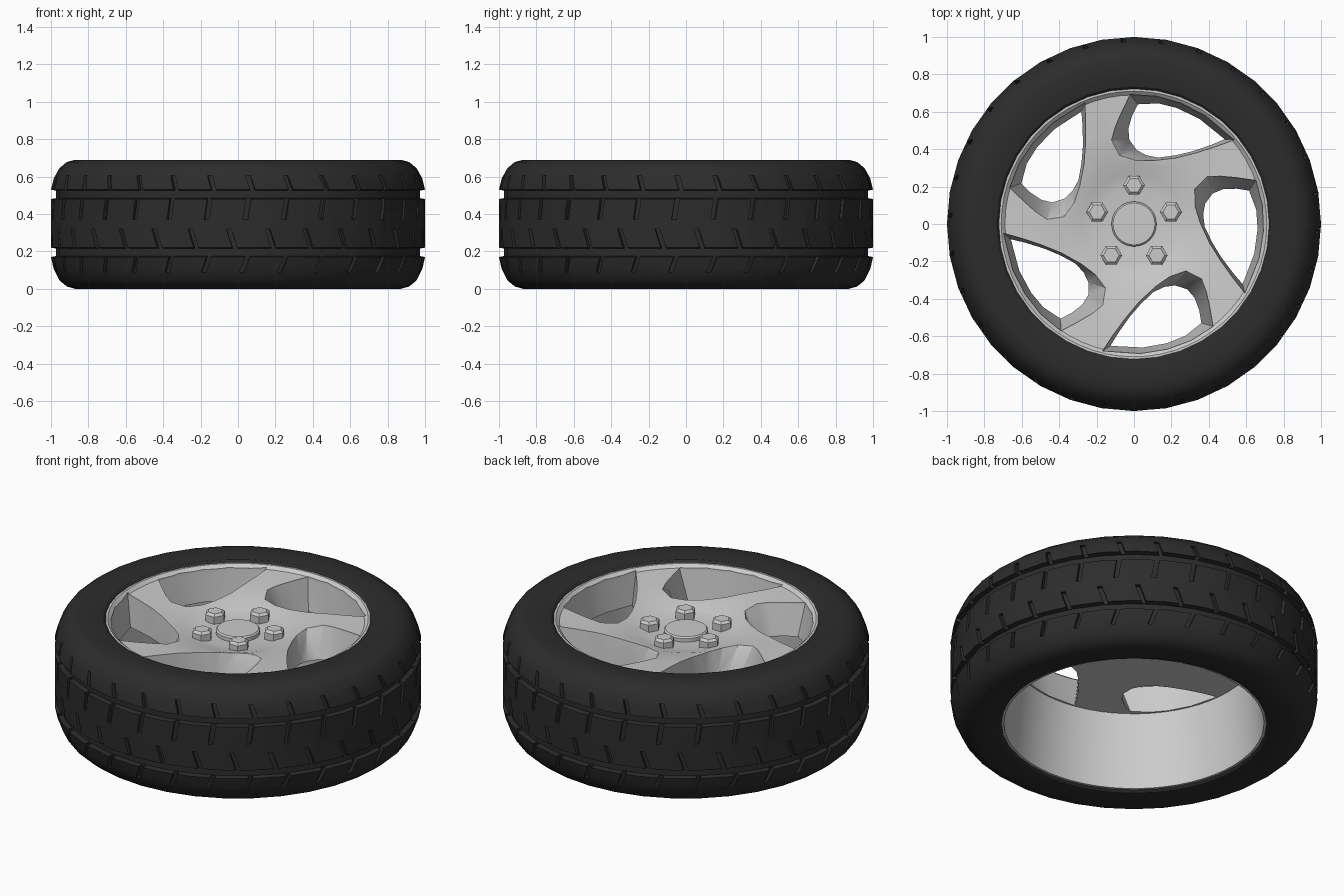
import bpy, bmesh
from math import sin, cos, pi, radians

if "Cube" in bpy.data.objects:
    bpy.data.objects.remove(bpy.data.objects["Cube"])


def make_object(name, bm):
    bmesh.ops.remove_doubles(bm, verts=bm.verts[:], dist=1e-5)
    bmesh.ops.recalc_face_normals(bm, faces=bm.faces[:])
    me = bpy.data.meshes.new(name)
    bm.to_mesh(me)
    bm.free()
    ob = bpy.data.objects.new(name, me)
    bpy.context.collection.objects.link(ob)
    return ob


def revolve(name, profile, n, closed=True, start=0.0):
    """Spin an (r, z) profile about z; points on the axis become a fan."""
    bm = bmesh.new()
    rings = []
    for r, z in profile:
        if r == 0:
            rings.append([bm.verts.new((0, 0, z))] * n)
        else:
            rings.append([bm.verts.new((r * cos(start + 2 * pi * i / n),
                                        r * sin(start + 2 * pi * i / n), z)) for i in range(n)])
    last = len(rings) if closed else len(rings) - 1
    for k in range(last):
        a, b = rings[k], rings[(k + 1) % len(rings)]
        for i in range(n):
            j = (i + 1) % n
            vs = list(dict.fromkeys([a[i], a[j], b[j], b[i]]))
            if len(vs) > 2:
                bm.faces.new(vs)
    return make_object(name, bm)


def loft(bm, loops):
    """Closed solid through stacked loops of equal length."""
    rings = [[bm.verts.new(p) for p in loop] for loop in loops]
    n = len(rings[0])
    for a, b in zip(rings, rings[1:]):
        for i in range(n):
            j = (i + 1) % n
            bm.faces.new([a[i], a[j], b[j], b[i]])
    bm.faces.new(rings[0][::-1])
    bm.faces.new(rings[-1])


def activate(ob):
    bpy.ops.object.select_all(action='DESELECT')
    ob.select_set(True)
    bpy.context.view_layer.objects.active = ob


def cut(ob, cutter):
    mod = ob.modifiers.new("cut", 'BOOLEAN')
    mod.operation = 'DIFFERENCE'
    mod.solver = 'EXACT'
    mod.object = cutter
    cutter.hide_render = True
    activate(ob)
    bpy.ops.object.modifier_apply(modifier=mod.name)
    bpy.data.objects.remove(cutter)


def smooth(ob, angle=32):
    activate(ob)
    bpy.ops.object.shade_smooth_by_angle(angle=radians(angle))


# Tyre with two circumferential grooves
half = [(0.72, 0.665), (0.735, 0.68), (0.79, 0.69), (0.87, 0.69), (0.915, 0.678),
        (0.955, 0.645), (0.985, 0.59), (1.0, 0.53), (0.972, 0.525), (0.972, 0.485), (1.0, 0.48)]
low = [(1.0, 0.22), (0.972, 0.215), (0.972, 0.175), (1.0, 0.17), (0.985, 0.105),
       (0.955, 0.045), (0.915, 0.012), (0.87, 0.0), (0.79, 0.0), (0.735, 0.01), (0.72, 0.025)]
tyre = revolve("tyre", half + low, 36)

# Slanted tread slots: (z low, inner r low, z high, inner r high, phase, lean)
rows = [(0.51, 0.976, 0.605, 0.955, 0.07, -0.03),
        (0.37, 0.975, 0.50, 0.975, 0.05, 0.02),
        (0.20, 0.975, 0.32, 0.975, -0.03, -0.04),
        (0.09, 0.955, 0.19, 0.976, 0.04, 0.04)]
bm = bmesh.new()
for z0, r0, z1, r1, phase, lean in rows:
    for k in range(30):
        mid = -pi / 2 + phase + 2 * pi * k / 30
        loops = []
        for z, r, s in ((z0, r0, -lean / 2), (z1, r1, lean / 2)):
            loops.append([(rr * cos(mid + s + w), rr * sin(mid + s + w), z)
                          for rr, w in ((r, -0.013), (1.06, -0.013), (1.06, 0.013), (r, 0.013))])
        loft(bm, loops)
cut(tyre, make_object("slot_cutter", bm))
smooth(tyre)
mat = bpy.data.materials.new("rubber")
mat.diffuse_color = (0.025, 0.025, 0.025, 1)
mat.use_nodes = True
mat.node_tree.nodes["Principled BSDF"].inputs["Base Color"].default_value = mat.diffuse_color
tyre.data.materials.clear()
tyre.data.materials.append(mat)

# Rim: dished face, flat underside and open barrel
rim = revolve("rim", [(0, 0.58), (0.2, 0.583), (0.27, 0.597), (0.34, 0.62), (0.5, 0.64),
                      (0.69, 0.65), (0.71, 0.668), (0.724, 0.668), (0.724, 0.022), (0.708, 0.022),
                      (0.702, 0.08), (0.69, 0.25), (0.675, 0.40), (0.67, 0.47), (0, 0.47)],
              60, closed=False)

# Five swept windows, wider at the face than at the back
upper = [(-0.02, 0.692), (0.12, 0.683), (0.25, 0.646), (0.38, 0.58), (0.535, 0.45), (0.44, 0.415),
         (0.33, 0.38), (0.22, 0.352), (0.10, 0.337), (0.0, 0.338), (-0.085, 0.365),
         (-0.12, 0.45), (-0.10, 0.52), (-0.065, 0.60)]
lower = [(0.02, 0.64), (0.13, 0.645), (0.23, 0.62), (0.35, 0.562), (0.485, 0.453), (0.41, 0.422),
         (0.31, 0.388), (0.22, 0.367), (0.13, 0.355), (0.065, 0.368), (0.015, 0.395),
         (-0.025, 0.45), (-0.03, 0.51), (-0.01, 0.58)]
bm = bmesh.new()
for k in range(5):
    c, s = cos(2 * pi * k / 5), sin(2 * pi * k / 5)
    loft(bm, [[(x * c - y * s, x * s + y * c, z) for x, y in outline]
              for outline, z in ((lower, 0.45), (lower, 0.48), (upper, 0.635), (upper, 0.75))])
cut(rim, make_object("window_cutter", bm))
smooth(rim)

# Centre cap
cap = revolve("centre_cap", [(0, 0.56), (0.12, 0.56), (0.12, 0.603), (0.112, 0.611), (0, 0.613)],
              32, closed=False)
smooth(cap)

# Five hexagonal wheel nuts
for k in range(5):
    a = pi / 2 + 2 * pi * k / 5
    nut = revolve("wheel_nut_%d" % (k + 1),
                  [(0, 0.56), (0.058, 0.56), (0.058, 0.625), (0.042, 0.638), (0, 0.638)],
                  6, closed=False)
    nut.location = (0.207 * cos(a), 0.207 * sin(a), 0)
